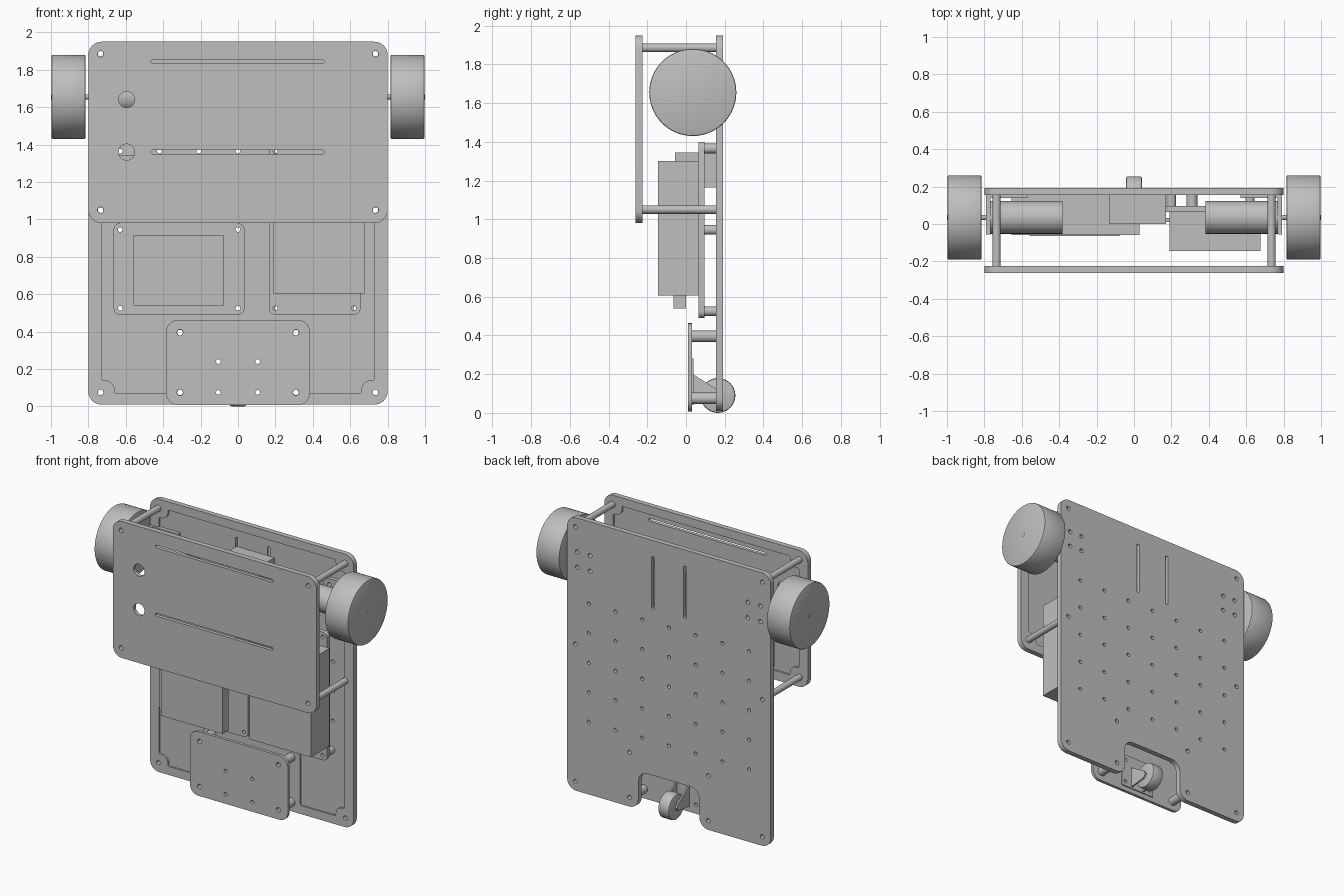
import bpy, bmesh, math
from mathutils import Matrix

if "Cube" in bpy.data.objects:
    bpy.data.objects.remove(bpy.data.objects["Cube"])

grey = bpy.data.materials.new("plain_grey")
grey.use_nodes = True
grey.diffuse_color = (0.52, 0.52, 0.52, 1)
grey.node_tree.nodes["Principled BSDF"].inputs["Base Color"].default_value = grey.diffuse_color


def finish(name, bm, smooth=True):
    bmesh.ops.recalc_face_normals(bm, faces=bm.faces[:])
    mesh = bpy.data.meshes.new(name)
    bm.to_mesh(mesh)
    bm.free()
    mesh.materials.append(grey)
    ob = bpy.data.objects.new(name, mesh)
    bpy.context.collection.objects.link(ob)
    if smooth:
        shade(ob)
    return ob


def select(ob):
    bpy.ops.object.select_all(action="DESELECT")
    ob.select_set(True)
    bpy.context.view_layer.objects.active = ob


def shade(ob):
    select(ob)
    bpy.ops.object.shade_smooth_by_angle(angle=math.radians(35))


def rounded(corners, steps=6):
    """Outline from right-angled (x, z, radius) corners."""
    out = []
    for i, (x, z, r) in enumerate(corners):
        if r == 0:
            out.append((x, z))
            continue
        dirs = []
        for n in (corners[i - 1], corners[(i + 1) % len(corners)]):
            dx, dz = n[0] - x, n[1] - z
            d = math.hypot(dx, dz)
            dirs.append((dx / d, dz / d))
        (ax, az), (bx, bz) = dirs
        for k in range(steps + 1):
            t = k / steps * math.pi / 2
            s, c = r * (1 - math.sin(t)), r * (1 - math.cos(t))
            out.append((x + ax * s + bx * c, z + az * s + bz * c))
    return out


def rect(x0, x1, z0, z1, r):
    return rounded([(x0, z0, r), (x1, z0, r), (x1, z1, r), (x0, z1, r)])


def circle(x, z, r, n=20):
    return [(x + r * math.cos(i * math.tau / n), z + r * math.sin(i * math.tau / n)) for i in range(n)]


def add_prism(bm, outline, y0, y1):
    face = bm.faces.new([bm.verts.new((x, y0, z)) for x, z in outline])
    ext = bmesh.ops.extrude_face_region(bm, geom=[face])
    verts = [v for v in ext["geom"] if isinstance(v, bmesh.types.BMVert)]
    bmesh.ops.translate(bm, verts=verts, vec=(0, y1 - y0, 0))


def prism(name, outlines, y0, y1, smooth=True):
    bm = bmesh.new()
    for o in outlines:
        add_prism(bm, o, y0, y1)
    return finish(name, bm, smooth)


def box(name, x0, x1, y0, y1, z0, z1):
    return prism(name, [rect(x0, x1, z0, z1, 0)], y0, y1, False)


def cut(ob, outlines, y0, y1):
    cutter = prism("cutter", outlines, y0, y1, False)
    cutter.hide_render = True
    mod = ob.modifiers.new("cut", "BOOLEAN")
    mod.operation, mod.solver, mod.object = "DIFFERENCE", "EXACT", cutter
    select(ob)
    bpy.ops.object.modifier_apply(modifier=mod.name)
    bpy.data.objects.remove(cutter)


def cylinder_x(name, x0, x1, y, z, r, n=48, bevel=0):
    bm = bmesh.new()
    mat = Matrix.Translation(((x0 + x1) / 2, y, z)) @ Matrix.Rotation(math.pi / 2, 4, "Y")
    bmesh.ops.create_cone(bm, cap_ends=True, segments=n, radius1=r, radius2=r,
                          depth=abs(x1 - x0), matrix=mat)
    if bevel:
        rims = [e for e in bm.edges if any(len(f.verts) > 4 for f in e.link_faces)]
        bmesh.ops.bevel(bm, geom=rims, offset=bevel, segments=2, affect="EDGES", profile=0.5)
    return finish(name, bm)


def tube(name, x, z, r, y0, y1, hole=0.015, n=20):
    bm = bmesh.new()
    rings = [[bm.verts.new((px, y, pz)) for px, pz in circle(x, z, rad, n)]
             for rad, y in ((r, y0), (r, y1), (hole, y1), (hole, y0))]
    for a, b in zip(rings, rings[1:] + rings[:1]):
        for i in range(n):
            j = (i + 1) % n
            bm.faces.new((a[i], a[j], b[j], b[i]))
    return finish(name, bm)


def grid(xs, zs):
    return [(x, z) for x in xs for z in zs]


def holes(points, r=0.015):
    return [circle(x, z, r) for x, z in points]


def pad(x, z, sx, sz, z_first):
    """Stepped pocket corner leaving a pad for a standoff."""
    a, b = (x, z + sz, 0.01), (x + sx, z, 0.01)
    mid = (x + sx, z + sz, 0.05)
    return [a, mid, b] if z_first else [b, mid, a]


# Main plate with a caster notch, shallow front pocket and hole pattern
P = 0.07
corner_holes = grid((-0.735, 0.735), (0.075, 1.05, 1.885))
caster_holes = grid((-0.31, 0.31), (0.075, 0.395))
main = prism("main_plate", [rounded([
    (-0.8, 0.01, P), (-0.24, 0.01, P), (-0.24, 0.28, P), (0.24, 0.28, P),
    (0.24, 0.01, P), (0.8, 0.01, P), (0.8, 1.95, P), (-0.8, 1.95, P)])], 0.155, 0.192, False)
lip = [(-0.38, 0.07, 0.01), (-0.38, 0.455, 0.05), (0.38, 0.455, 0.05), (0.38, 0.07, 0.01)]
cut(main, [rounded(pad(-0.73, 0.07, P, P, True) + lip + pad(0.73, 0.07, -P, P, False)
                   + pad(0.73, 1.89, -P, -P, True) + pad(-0.73, 1.89, P, -P, False))], 0.1, 0.167)
pattern = grid([-0.63 + 0.21 * i for i in range(7)], [0.525 + 0.21 * i for i in range(5)])
motor_holes = grid((-0.72, -0.62, 0.62, 0.72), (1.6, 1.71))
slots = [rect(x - 0.011, x + 0.011, 1.46, 1.835, 0.01) for x in (-0.125, 0.125)]
cut(main, holes(corner_holes + caster_holes + motor_holes) + holes(pattern, 0.0125) + slots, 0.05, 0.3)
shade(main)

# Upper front plate with a pocket on its inner side
front = prism("front_plate", [rect(-0.8, 0.8, 0.98, 1.95, P)], -0.262, -0.225, False)
cut(front, [rounded(pad(-0.73, 1.045, P, P, True) + pad(0.73, 1.045, -P, P, False)
                    + pad(0.73, 1.89, -P, -P, True) + pad(-0.73, 1.89, P, -P, False))], -0.237, -0.1)
cut(front, holes(grid((-0.735, 0.735), (1.05, 1.885)), 0.016)
    + [circle(-0.595, z, 0.043, 32) for z in (1.36, 1.64)]
    + [rect(-0.465, 0.46, z - 0.01, z + 0.01, 0.009) for z in (1.36, 1.845)], -0.4, 0)
shade(front)

# Corner standoffs between the two plates
for x, z in grid((-0.735, 0.735), (1.05, 1.885)):
    tube("plate_standoff", x, z, 0.022, -0.226, 0.168)

# Circuit boards on short standoffs
for name, x0, x1, z1 in (("left_board", -0.665, 0.035, 0.98), ("right_board", 0.165, 0.655, 1.4)):
    board = prism(name, [rect(x0, x1, 0.49, z1, 0.035)], 0.065, 0.095, False)
    mounts = grid((x0 + 0.035, x1 - 0.035), (0.525, z1 - 0.035))
    cut(board, holes(mounts, 0.0125), 0, 0.2)
    shade(board)
    for x, z in mounts:
        tube("board_standoff", x, z, 0.025, 0.094, 0.168, 0.0125)

# Boxes carried between the plates
box("display_block", -0.56, -0.075, -0.065, 0.0, 0.54, 0.915)
box("display_connector", -0.45, -0.18, -0.001, 0.066, 0.66, 0.8)
box("battery_block", 0.19, 0.675, -0.145, 0.065, 0.605, 1.3)
box("driver_block", -0.655, 0.03, -0.058, 0.168, 1.165, 1.345)
box("sensor_block", -0.13, 0.17, 0.0, 0.168, 1.5, 1.77)

# Drive wheels, motors and brackets
WY, WZ = 0.035, 1.655
for s in (-1, 1):
    cylinder_x("drive_wheel", s * 0.815, s * 0.998, WY, WZ, 0.225, 64, 0.008)
    cylinder_x("motor", s * 0.383, s * 0.77, WY, WZ, 0.0875)
    cylinder_x("axle", s * 0.75, s * 1.0, WY, WZ, 0.014, 20)
    xs = sorted((s * 0.768, s * 0.79))
    box("motor_bracket_face", *xs, -0.055, 0.156, 1.56, 1.75)
    xs = sorted((s * 0.57, s * 0.785))
    foot = box("motor_bracket_foot", *xs, 0.14, 0.168, 1.56, 1.75)
    cut(foot, holes([(s * x, z) for x in (0.62, 0.72) for z in (1.6, 1.71)]), 0, 0.3)

# Caster plate on its standoffs
caster = prism("caster_plate", [rect(-0.385, 0.385, 0.007, 0.463, 0.065)], 0.01, 0.031, False)
cut(caster, holes(caster_holes, 0.016) + holes(grid((-0.105, 0.105), (0.075, 0.24)), 0.0125), -0.1, 0.1)
shade(caster)
for x, z in caster_holes:
    tube("caster_standoff", x, z, 0.03, 0.03, 0.156)

# Caster wheel, mount and fork
mount = box("caster_mount", -0.135, 0.135, 0.03, 0.038, 0.04, 0.28)
cut(mount, holes(grid((-0.105, 0.105), (0.075, 0.24)), 0.0125), -0.1, 0.1)
cylinder_x("caster_wheel", -0.043, 0.043, 0.165, 0.09, 0.09, 40, 0.01)
cylinder_x("caster_axle", -0.056, 0.056, 0.165, 0.09, 0.015, 16)
for s in (-1, 1):
    bm = bmesh.new()
    profile = [(0.036, 0.2), (0.036, 0.05), (0.165, 0.065), (0.185, 0.09), (0.17, 0.115)]
    face = bm.faces.new([bm.verts.new((s * 0.045, y, z)) for y, z in profile])
    ext = bmesh.ops.extrude_face_region(bm, geom=[face])
    moved = [v for v in ext["geom"] if isinstance(v, bmesh.types.BMVert)]
    bmesh.ops.translate(bm, verts=moved, vec=(s * 0.01, 0, 0))
    finish("caster_fork", bm, False)
